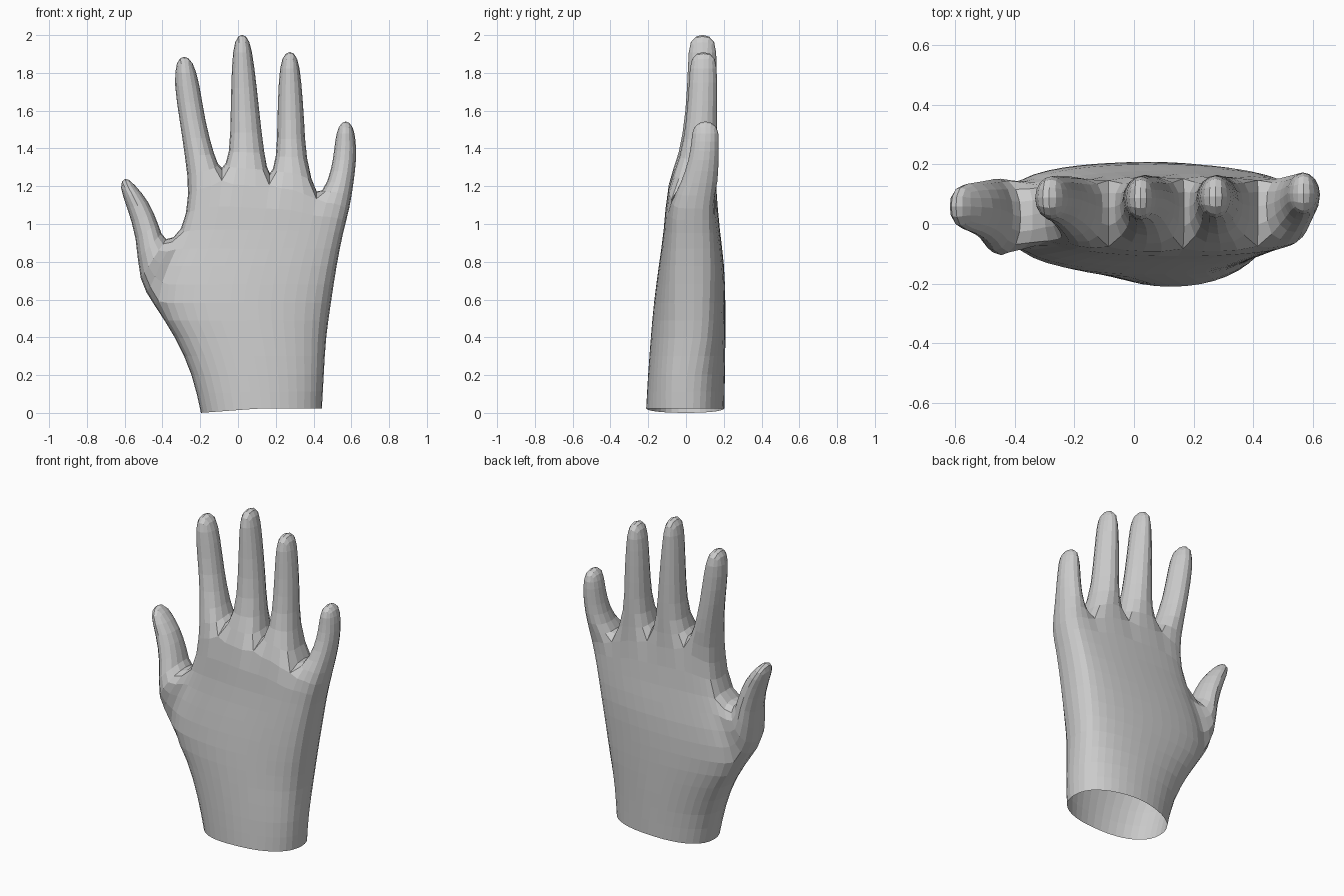
import bpy, bmesh
from math import cos, sin, radians

bm = bmesh.new()


def tube_ring(px, pz, qx, qz, y0, y1):
    """Eight-sided ring spanning P to Q in the xz plane and y0 to y1 in depth."""
    g = 1 / 0.925  # offsets the shrinkage of subdivision
    cx, cz, cy = (px + qx) / 2, (pz + qz) / 2, (y0 + y1) / 2
    hx, hz, hy = (qx - px) / 2 * g, (qz - pz) / 2 * g, (y1 - y0) / 2 * g
    out = []
    for k in range(8):
        a = radians(-135 + 45 * k)
        out.append(bm.verts.new((cx + hx * cos(a), cy + hy * sin(a), cz + hz * cos(a))))
    return out


def bridge(a, b, skip=()):
    n = len(a)
    for k in range(n):
        if k not in skip:
            bm.faces.new((a[k], a[(k + 1) % n], b[(k + 1) % n], b[k]))


def digit(base, sections, tip):
    """Extrude a finger from a base loop through its sections to a rounded tip."""
    last = base
    for s in sections:
        ring = tube_ring(*s)
        bridge(last, ring)
        last = ring
    c = bm.verts.new(tip)
    for k in range(0, 8, 2):
        bm.faces.new((last[k], last[k + 1], c, last[k - 1]))


# palm: z, left, right, front y, back y, roundness
levels = [
    (0.00, -0.200, 0.448, -0.213, 0.205, 0.85),
    (0.20, -0.245, 0.458, -0.203, 0.208, 0.78),
    (0.40, -0.335, 0.470, -0.188, 0.210, 0.66),
    (0.58, -0.455, 0.497, -0.172, 0.210, 0.55),
    (0.78, -0.390, 0.527, -0.145, 0.204, 0.45),
    (0.96, -0.300, 0.562, -0.118, 0.180, 0.38),
    (None, -0.262, 0.595, -0.100, 0.158, 0.28),
]
knuckle_z = [1.15, 1.17, 1.20, 1.23, 1.22, 1.20, 1.20, 1.12, 1.12, 1.08, 1.08]
palm = []
for z, l, r, y0, y1, p in levels:
    ring = []
    for k in range(20):
        a = radians(180 + 18 * k)
        c, s = cos(a), sin(a)
        d = abs(s) ** p if abs(s) > 1e-6 else 0.0
        mid = 0.045 if z is None or z > 0.3 else 0.0
        y = mid + (y1 - mid) * d if s > 0 else mid + (y0 - mid) * d
        if z is None:
            h = knuckle_z[min(k, 20 - k)]
        elif z == 0:
            h = 0.024 * min(1, c + 1)
        else:
            h = z
        ring.append(bm.verts.new(((l + r) / 2 + (r - l) / 2 * c, y, h)))
    palm.append(ring)
for j in range(6):
    bridge(palm[j], palm[j + 1], (0, 19) if j in (3, 4) else ())

# fingers, index to little, sharing the web vertices between them
top = palm[6]
webs = [top[0]] + [bm.verts.new(v) for v in
                   ((-0.085, 0.06, 1.29), (0.168, 0.06, 1.25), (0.415, 0.065, 1.14))] + [top[10]]
# per section: z, left, right, front y, back y
fingers = [
    ([(1.36, -0.280, -0.126, -0.040, 0.160), (1.55, -0.309, -0.175, 0.000, 0.162),
      (1.74, -0.337, -0.204, 0.012, 0.162), (1.86, -0.327, -0.238, 0.020, 0.158)],
     (-0.288, 0.088, 1.905)),
    ([(1.37, -0.044, 0.138, -0.035, 0.163), (1.60, -0.038, 0.112, 0.000, 0.165),
      (1.84, -0.033, 0.086, 0.011, 0.162), (1.975, -0.018, 0.062, 0.018, 0.157)],
     (0.022, 0.088, 2.022)),
    ([(1.35, 0.204, 0.360, -0.030, 0.163), (1.55, 0.209, 0.350, 0.003, 0.165),
      (1.76, 0.215, 0.335, 0.017, 0.164), (1.885, 0.232, 0.316, 0.025, 0.160)],
     (0.275, 0.092, 1.93)),
    ([(1.22, 0.475, 0.612, -0.025, 0.168), (1.34, 0.504, 0.626, 0.015, 0.172),
      (1.44, 0.514, 0.624, 0.030, 0.174), (1.518, 0.531, 0.609, 0.037, 0.168)],
     (0.570, 0.104, 1.563)),
]
for i, (secs, tip) in enumerate(fingers):
    a = 2 * i
    base = [top[a + 1], top[a + 2], top[a + 3], webs[i + 1],
            top[17 - a], top[18 - a], top[19 - a], webs[i]]
    digit(base, [(l, z, r, z, y0, y1) for z, l, r, y0, y1 in secs], tip)

# thumb, grown from the opening in the side of the palm
lo, mi, hi = palm[3], palm[4], palm[5]
base = [lo[1], mi[1], hi[1], hi[0], hi[19], mi[19], lo[19], lo[0]]
digit(base, [
    (-0.522, 0.70, -0.388, 0.900, -0.118, 0.155),
    (-0.538, 0.93, -0.423, 1.000, -0.062, 0.148),
    (-0.588, 1.09, -0.470, 1.115, -0.030, 0.140),
    (-0.627, 1.200, -0.552, 1.215, -0.012, 0.130),
], (-0.605, 0.059, 1.265))

bmesh.ops.delete(bm, geom=[v for v in bm.verts if not v.link_faces], context='VERTS')
bmesh.ops.recalc_face_normals(bm, faces=bm.faces)
mesh = bpy.data.meshes.new("hand")
bm.to_mesh(mesh)
bm.free()
hand = bpy.data.objects.new("hand", mesh)
bpy.context.collection.objects.link(hand)
sub = hand.modifiers.new("rounding", 'SUBSURF')
sub.levels = sub.render_levels = 1
sub.use_limit_surface = False
